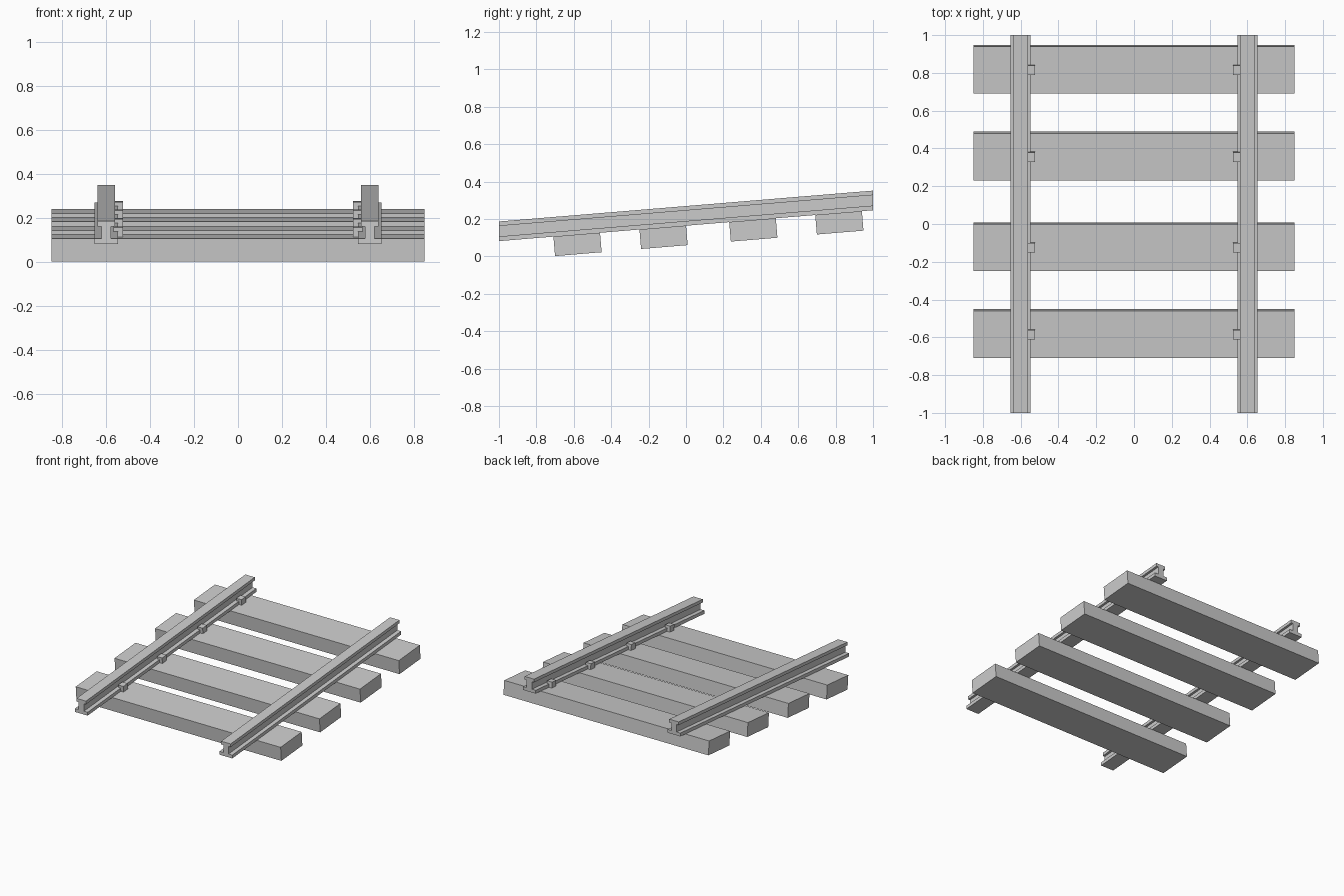
import bpy, bmesh, math
from mathutils import Matrix, Vector

if "Cube" in bpy.data.objects:
    bpy.data.objects.remove(bpy.data.objects["Cube"])

SLOPE = 0.0825
TILT = math.atan(SLOPE)
BASE = 0.1645                      # rail underside height at y = 0


def make(name, bm):
    bmesh.ops.recalc_face_normals(bm, faces=bm.faces)
    mesh = bpy.data.meshes.new(name)
    bm.to_mesh(mesh)
    bm.free()
    ob = bpy.data.objects.new(name, mesh)
    bpy.context.collection.objects.link(ob)


def tilted_box(name, x, y, lift, size):
    # box centred 'lift' above the sloping rail underside, leaning with the slope
    bm = bmesh.new()
    bmesh.ops.create_cube(bm, size=1)
    bm.transform(Matrix.Translation((x, y, BASE + SLOPE * y + lift))
                 @ Matrix.Rotation(TILT, 4, 'X')
                 @ Matrix.Diagonal((*size, 1)))
    make(name, bm)


def rail(name, x):
    # I-shaped section, swept up the slope with upright ends
    half = [(0.053, 0), (0.053, 0.025), (0.022, 0.025),
            (0.022, 0.081), (0.039, 0.081), (0.039, 0.105)]
    section = half + [(-px, pz) for px, pz in reversed(half)]
    bm = bmesh.new()
    face = bm.faces.new([bm.verts.new((x + px, -1, BASE - SLOPE + pz)) for px, pz in section])
    ext = bmesh.ops.extrude_face_region(bm, geom=[face], use_keep_orig=True)
    verts = [g for g in ext['geom'] if isinstance(g, bmesh.types.BMVert)]
    bmesh.ops.translate(bm, verts=verts, vec=Vector((0, 2, 2 * SLOPE)))
    make(name, bm)


# rails
rail("rail_left", -0.6)
rail("rail_right", 0.6)

# sleepers and the clips on the inner side of each rail
for i, y in enumerate((-0.58, -0.12, 0.36, 0.82), 1):
    tilted_box(f"sleeper_{i}", 0, y, -0.052, (1.7, 0.25, 0.105))
    for side, sx in (("left", -1), ("right", 1)):
        tilted_box(f"clip_{side}_{i}", sx * 0.545, y - 0.004, 0.022, (0.042, 0.05, 0.044))
